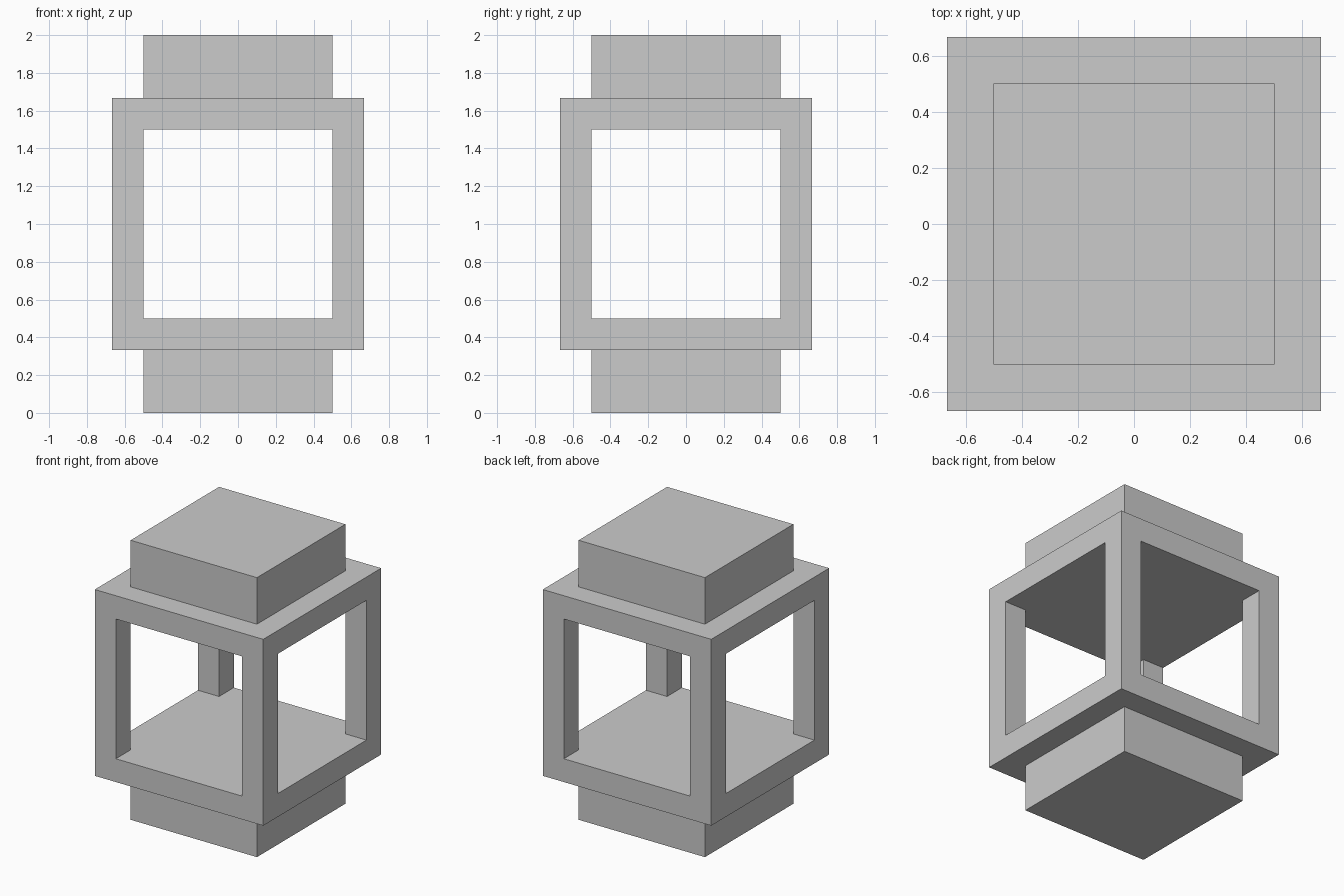
import bpy, bmesh
from mathutils import Matrix, Vector

if "Cube" in bpy.data.objects:
    bpy.data.objects.remove(bpy.data.objects["Cube"])

OUT, INN = 2 / 3, 0.5   # half widths of the frame and of the opening / caps


def extrude(bm, faces, dz):
    """Pull single faces along z and return the moved faces."""
    new = bmesh.ops.extrude_discrete_faces(bm, faces=faces)["faces"]
    verts = list({v for f in new for v in f.verts})
    bmesh.ops.translate(bm, verts=verts, vec=(0, 0, dz))
    return new


bm = bmesh.new()

# Bottom plate, local z = 0 is the middle of the lantern
bmesh.ops.create_cube(bm, size=1, matrix=Matrix.Translation((0, 0, -7 / 12))
                      @ Matrix.Diagonal((2 * OUT, 2 * OUT, 1 / 6, 1)))
for axis in (Vector((1, 0, 0)), Vector((0, 1, 0))):
    for s in (-INN, INN):
        bmesh.ops.bisect_plane(bm, geom=bm.verts[:] + bm.edges[:] + bm.faces[:],
                               plane_co=axis * s, plane_no=axis)
bm.normal_update()

# Corner posts up to the mirror plane, and the square cap below
posts, cap = [], []
for f in bm.faces:
    c = f.calc_center_median()
    if f.normal.z > 0.5 and abs(c.x) > INN and abs(c.y) > INN:
        posts.append(f)
    elif f.normal.z < -0.5 and abs(c.x) < 0.1 and abs(c.y) < 0.1:
        cap.append(f)
post_ends = extrude(bm, posts, 0.5)
extrude(bm, cap, -1 / 3)
bmesh.ops.delete(bm, geom=post_ends, context="FACES")
bmesh.ops.recalc_face_normals(bm, faces=bm.faces[:])

# Remove flat cut lines
bmesh.ops.dissolve_limit(bm, angle_limit=0.01, verts=bm.verts[:], edges=bm.edges[:])

mesh = bpy.data.meshes.new("lantern_frame")
bm.to_mesh(mesh)
bm.free()
frame = bpy.data.objects.new("lantern_frame", mesh)
frame.location.z = 1
bpy.context.collection.objects.link(frame)

# Upper half
mirror = frame.modifiers.new("upper_half", "MIRROR")
mirror.use_axis = (False, False, True)
